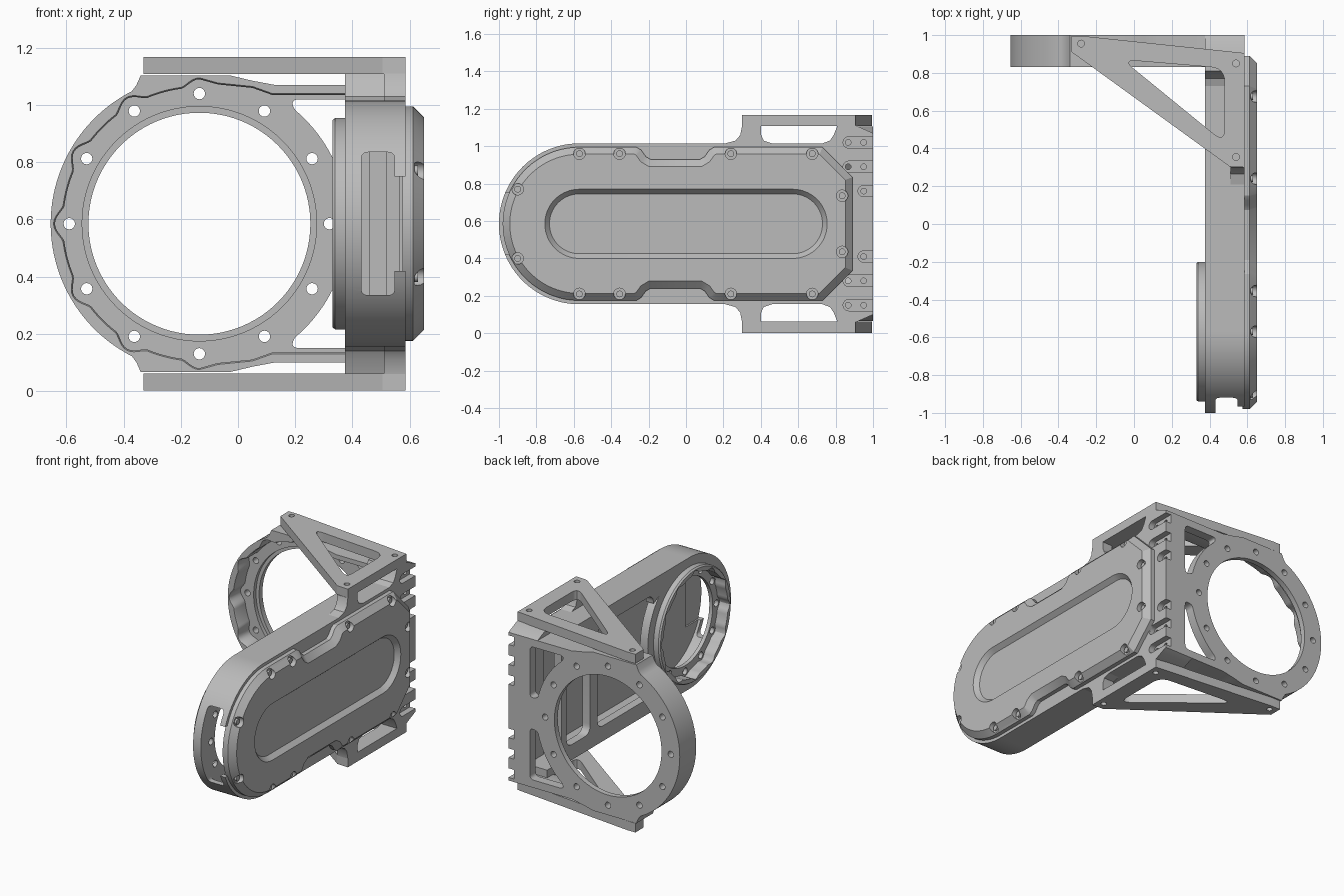
import bpy, bmesh, math

cube = bpy.data.objects.get("Cube")
if cube:
    bpy.data.objects.remove(cube)

MID = 0.585          # height of the mirror plane
RING_X = -0.135      # centre of the rear ring
CUP_Y = -0.57        # centre of the arm's round end

grey = bpy.data.materials.new("machined grey")
grey.use_nodes = True
grey.diffuse_color = (0.5, 0.5, 0.5, 1)
grey.node_tree.nodes["Principled BSDF"].inputs["Base Color"].default_value = (0.5, 0.5, 0.5, 1)


def place(axis, u, v, d):
    return {"x": (d, u, v), "y": (u, d, v), "z": (u, v, d)}[axis]


def loft(name, axis, layers):
    """Skin matching outlines, each given as (points, depth along axis)."""
    bm = bmesh.new()
    rings = [[bm.verts.new(place(axis, u, v, d)) for u, v in pts] for pts, d in layers]
    bm.faces.new(rings[0])
    bm.faces.new(rings[-1])
    for a, b in zip(rings, rings[1:]):
        for i in range(len(a)):
            j = (i + 1) % len(a)
            bm.faces.new((a[i], a[j], b[j], b[i]))
    bmesh.ops.recalc_face_normals(bm, faces=bm.faces)
    mesh = bpy.data.meshes.new(name)
    bm.to_mesh(mesh)
    bm.free()
    mesh.materials.append(grey)
    ob = bpy.data.objects.new(name, mesh)
    bpy.context.collection.objects.link(ob)
    return ob


def prism(name, axis, pts, lo, hi):
    return loft(name, axis, [(pts, lo), (pts, hi)])


def arc(u, v, r, start, end, n=32):
    """Points on an arc; r may be a function of the angle."""
    out = []
    for i in range(n + 1):
        a = math.radians(start + (end - start) * i / n)
        rad = r(a) if callable(r) else r
        out.append((u + rad * math.cos(a), v + rad * math.sin(a)))
    return out


def circle(u, v, r, n=24):
    return arc(u, v, r, 0, 360, n)[:-1]


def scallop(low, high):
    return lambda a: low + (high - low) * max(0, math.cos(12 * a)) ** 1.5


def mirrored(half):
    """Complete a half outline given as offsets above the mirror plane."""
    top = [(u, MID + v) for u, v in half]
    return top + [(u, MID - v) for u, v in reversed(half) if abs(v) > 1e-5]


def rounded(pts, r, n=6):
    """Fillet every corner of a polygon."""
    out = []
    for i, (x, y) in enumerate(pts):
        ends = []
        for qx, qy in (pts[i - 1], pts[(i + 1) % len(pts)]):
            length = math.hypot(qx - x, qy - y)
            k = min(r, length * 0.45) / length
            ends.append((x + (qx - x) * k, y + (qy - y) * k))
        (ax, ay), (bx, by) = ends
        for s in range(n + 1):
            t = s / n
            out.append(tuple((1 - t) ** 2 * a + 2 * t * (1 - t) * c + t * t * b
                             for a, c, b in ((ax, x, bx), (ay, y, by))))
    return out


def inset(pts, d):
    """Move a counter-clockwise outline inwards by d."""
    out = []
    for i, (x, y) in enumerate(pts):
        (px, py), (qx, qy) = pts[i - 1], pts[(i + 1) % len(pts)]
        l1, l2 = math.hypot(x - px, y - py), math.hypot(qx - x, qy - y)
        n1, n2 = (-(y - py) / l1, (x - px) / l1), (-(qy - y) / l2, (qx - x) / l2)
        k = d / (1 + n1[0] * n2[0] + n1[1] * n2[1])
        out.append((x + (n1[0] + n2[0]) * k, y + (n1[1] + n2[1]) * k))
    return out


def cut(ob, *cutters):
    for c in cutters:
        mod = ob.modifiers.new("cut", "BOOLEAN")
        mod.operation, mod.solver, mod.object = "DIFFERENCE", "EXACT", c
        bpy.context.view_layer.objects.active = ob
        bpy.ops.object.modifier_apply(modifier=mod.name)
        bpy.data.objects.remove(c)


def drill(ob, axis, spots, r, lo, hi):
    for u, v in spots:
        cut(ob, prism("drill", axis, circle(u, v, r, 16), lo, hi))


def box(name, axis, u0, u1, v0, v1, lo, hi):
    return prism(name, axis, [(u0, v0), (u1, v0), (u1, v1), (u0, v1)], lo, hi)


# Rear ring plate: rimmed shell with scalloped recess, bore and two windows
outline = [(0.5, 0.485), (0.13, 0.485), (0.05, 0.5), (-0.03, 0.519), (-0.34, 0.519),
           (-0.355, 0.485)] + arc(RING_X, 0, 0.52, 117, 180)
plate = prism("rear_ring_plate", "y", mirrored(outline), 0.83, 1.0)
floor = [(0.52, 0.45), (0.12, 0.45), (0.05, 0.475), (-0.07, 0.487)]
floor += arc(RING_X, 0, scallop(0.476, 0.505), 90, 180, 72)
floor = mirrored(floor)
cut(plate, loft("recess", "y", [(inset(floor, -0.01), 0.82), (floor, 0.84), (floor, 0.94)]),
    prism("step", "y", circle(RING_X, MID, 0.41, 96), 0.9, 0.965),
    prism("bore", "y", circle(RING_X, MID, 0.388, 96), 0.9, 1.1))
drill(plate, "y", circle(RING_X, MID, 0.455, 12), 0.02, 0.9, 1.1)
for side in (1, -1):
    window = [(0.43, 0.1), (0.43, 0.435), (0.19, 0.435)] + arc(RING_X, 0, 0.52, 51, 12, 8)
    cut(plate, prism("window", "y", [(x, MID + side * z) for x, z in rounded(window, 0.03)], 0.8, 1.1))

# Arm housing: hollow round-ended body with two windows on the inner side
body = mirrored([(0.75, 0.43)] + arc(CUP_Y, 0, 0.43, 90, 180))
arm = prism("arm_housing", "x", body, 0.375, 0.585)
cavity = mirrored([(0.8, 0.4)] + arc(CUP_Y, 0, 0.4, 90, 180))
near_ring = arc(CUP_Y, MID, 0.43, -44, 44)
near_ring += rounded([(-0.2, MID + 0.33), (0.38, MID + 0.33), (0.38, MID - 0.33), (-0.2, MID - 0.33)], 0.06)
near_joint = rounded([(0.455, 0.255), (0.7, 0.255), (0.7, 0.915), (0.455, 0.915)], 0.06)
cut(arm, prism("cavity", "x", cavity, 0.43, 0.565),
    prism("bore", "x", circle(CUP_Y, MID, 0.369, 96), 0.3, 0.5),
    prism("window", "x", near_ring, 0.3, 0.5),
    prism("window", "x", near_joint, 0.3, 0.5),
    prism("end_slot", "y", rounded([(0.431, 0.335), (0.548, 0.335), (0.548, 0.835), (0.431, 0.835)], 0.025),
          -1.1, -0.8),
    box("slot_notch", "y", 0.54, 0.6, 0.42, 0.75, -1.1, -0.8))

# Raised collar in the arm's inner side, with scalloped recess and bolt flange
collar = loft("arm_collar", "x", [(circle(CUP_Y, MID, r, 96), x)
                                 for r, x in ((0.362, 0.33), (0.37, 0.34), (0.37, 0.43))])
cut(collar, prism("recess", "x", arc(CUP_Y, MID, scallop(0.335, 0.355), 0, 360, 144)[:-1], 0.3, 0.405),
    prism("bore", "x", circle(CUP_Y, MID, 0.285, 96), 0.3, 0.5))
drill(collar, "x", circle(CUP_Y, MID, 0.322, 12), 0.022, 0.38, 0.45)

# Corner joint with open screw slots
joint = prism("corner_joint", "x", mirrored([(1.0, 0.485), (0.91, 0.525), (0.81, 0.525), (0.79, 0.475),
                                             (0.77, 0.445), (0.73, 0.43)]), 0.375, 0.585)
cut(joint, box("hollow", "x", 0.7, 0.93, MID - 0.4, MID + 0.4, 0.3, 0.52),
    box("window_side", "x", 0.9, 1.1, MID - 0.45, MID + 0.45, 0.3, 0.46))
for side in (1, -1):
    for dz, start in ((0.435, 0.84), (0.305, 0.84), (0.175, 0.92)):
        z = MID + side * dz
        slot = arc(start + 0.03, z, 0.03, 90, 270, 12) + [(1.1, z - 0.03), (1.1, z + 0.03)]
        cut(joint, prism("slot", "x", slot, 0.545, 0.6))
        drill(joint, "x", [(0.95, z)] + ([(0.867, z)] if start < 0.9 else []), 0.015, 0.5, 0.6)

# Outer cover with chamfered rim, sunk panel and screw wells
half = [(0.89, 0.25), (0.73, 0.41), (0.15, 0.41), (0.125, 0.395), (0.1, 0.36), (0.075, 0.345), (-0.19, 0.345),
        (-0.215, 0.36), (-0.24, 0.395), (-0.265, 0.41)] + arc(CUP_Y, 0, 0.41, 90, 180)
rim = mirrored(half)
cover = loft("outer_cover", "x", [(rim, 0.575), (rim, 0.612), (inset(rim, 0.038), 0.65)])


def stadium(r):
    return arc(CUP_Y, MID, r, 90, 270) + arc(-CUP_Y, MID, r, -90, 90)


cut(cover, loft("panel", "x", [(stadium(0.16), 0.62), (stadium(0.185), 0.65), (stadium(0.185), 0.68)]))
for y, dz in ((-0.57, 0.375), (-0.355, 0.375), (0.24, 0.375), (0.675, 0.375), (0.835, 0.15), (-0.9, 0.185)):
    for z in (MID + dz, MID - dz):
        drill(cover, "x", [(y, z)], 0.031, 0.618, 0.68)
        prism("cover_screw", "x", circle(y, z, 0.018, 16), 0.61, 0.63)

# Gusset plates and their tabs, top and bottom
for level, side in (("upper", 1), ("lower", -1)):
    lo, hi = sorted((MID + side * 0.523, MID + side * 0.583))
    gusset = prism(level + "_gusset", "z", [(-0.33, 0.91), (0.505, 0.305), (0.585, 0.3), (0.585, 0.905),
                                            (-0.27, 0.995), (-0.33, 0.995)], lo, hi)
    cut(gusset, prism("opening", "z", rounded([(-0.06, 0.87), (0.48, 0.43), (0.48, 0.825)], 0.075), lo - 0.1, hi + 0.1))
    drill(gusset, "z", [(-0.28, 0.955), (0.54, 0.85), (0.54, 0.355)], 0.018, lo - 0.1, hi + 0.1)
    tab = [(0.21, 0.4), (0.21, 0.43), (0.265, 0.445), (0.29, 0.475), (0.3, 0.526), (0.4, 0.526),
           (0.4, 0.48), (0.415, 0.445), (0.46, 0.43), (0.46, 0.4)]
    prism(level + "_gusset_tab", "x", [(y, MID + side * z) for y, z in tab], 0.51, 0.585)

# Smooth the round surfaces and keep the machined edges crisp
bpy.ops.object.select_all(action="DESELECT")
for ob in bpy.context.scene.objects:
    if ob.type == "MESH" and grey.name in ob.data.materials:
        ob.select_set(True)
        bpy.context.view_layer.objects.active = ob
bpy.ops.object.shade_smooth_by_angle(angle=math.radians(30))
